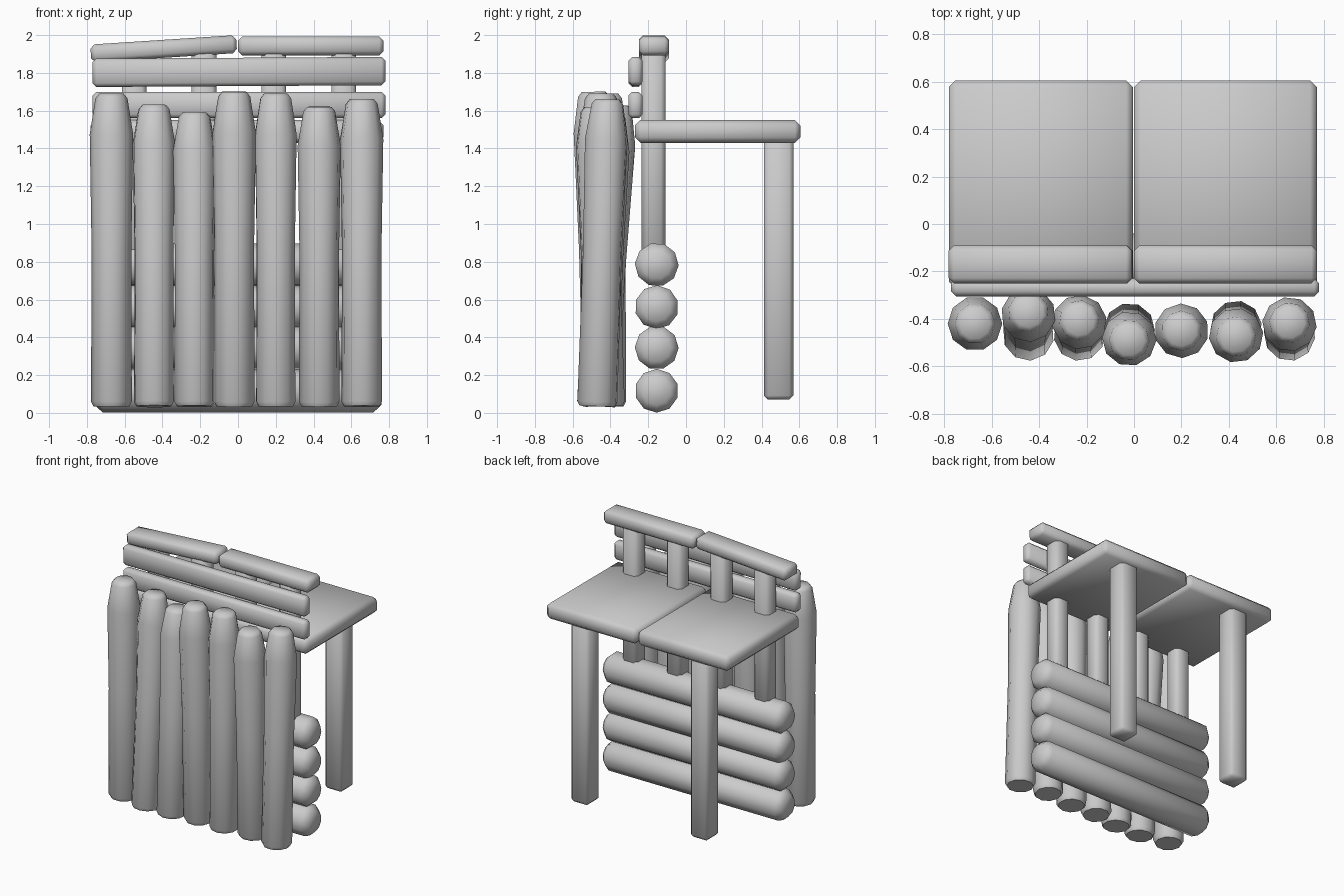
import bpy
import bmesh
from math import radians, atan2, pi
from mathutils import Matrix, Vector

cube = bpy.data.objects.get("Cube")
if cube:
    bpy.data.objects.remove(cube)

GREY = (0.6, 0.6, 0.6, 1)
wood = bpy.data.materials.new("plain grey")
wood.use_nodes = True
wood.diffuse_color = GREY
wood.node_tree.nodes["Principled BSDF"].inputs["Base Color"].default_value = GREY


def finish(bm, name, angle=60):
    bmesh.ops.recalc_face_normals(bm, faces=bm.faces)
    mesh = bpy.data.meshes.new(name)
    bm.to_mesh(mesh)
    bm.free()
    obj = bpy.data.objects.new(name, mesh)
    bpy.context.collection.objects.link(obj)
    mesh.materials.append(wood)
    bpy.ops.object.select_all(action="DESELECT")
    obj.select_set(True)
    bpy.context.view_layer.objects.active = obj
    bpy.ops.object.shade_smooth_by_angle(angle=radians(angle))
    return obj


def board(name, x, y, z, chamfer, tilt=0):
    """Chamfered beam spanning the given ranges, tilted in the front plane."""
    bm = bmesh.new()
    bmesh.ops.create_cube(bm, size=1)
    spans = [r[1] - r[0] for r in (x, y, z)]
    bmesh.ops.scale(bm, vec=spans, verts=bm.verts)
    bmesh.ops.bevel(bm, geom=bm.edges[:], offset=chamfer, segments=1,
                    affect="EDGES", profile=0.5)
    obj = finish(bm, name)
    obj.location = [sum(r) / 2 for r in (x, y, z)]
    obj.rotation_euler.y = -tilt
    return obj


def log(name, rings, sides=10, turn=0):
    """Closed trunk lofted through (centre, radius) rings."""
    bm = bmesh.new()
    axis = (rings[-1][0] - rings[0][0]).normalized()
    rot = Vector((0, 0, 1)).rotation_difference(axis).to_matrix()
    loops = []
    for centre, radius in rings:
        loops.append([bm.verts.new(centre + rot @ (Matrix.Rotation(
            turn + 2 * pi * i / sides, 3, "Z") @ Vector((radius, 0, 0))))
            for i in range(sides)])
    for a, b in zip(loops, loops[1:]):
        for i in range(sides):
            j = (i + 1) % sides
            bm.faces.new((a[i], a[j], b[j], b[i]))
    bm.faces.new(loops[0])
    bm.faces.new(loops[-1])
    return finish(bm, name)


# Palisade: x, foot y, head y, top height
stakes = [(-0.67, -0.42, -0.42, 1.69), (-0.445, -0.47, -0.37, 1.63),
          (-0.23, -0.47, -0.405, 1.59), (-0.02, -0.44, -0.49, 1.70),
          (0.2, -0.45, -0.45, 1.69), (0.43, -0.43, -0.475, 1.62),
          (0.655, -0.47, -0.415, 1.66)]
profile = [(0.0, 0.095), (0.015, 0.108), (0.5, 0.105), (0.87, 0.115),
           (0.985, 0.085), (1.0, 0.065)]
for n, (x, foot, head, top) in enumerate(stakes):
    rings = [(Vector((x, foot + (head - foot) * t, 0.035 + (top - 0.035) * t)), r)
             for t, r in profile]
    log(f"palisade_stake_{n + 1}", rings, turn=0.4 * n)

# Stacked horizontal logs
for n, z in enumerate((0.117, 0.345, 0.56, 0.785)):
    rings = [(Vector((x, -0.155, z)), r) for x, r in
             ((-0.76, 0.075), (-0.715, 0.116), (0.715, 0.116), (0.76, 0.075))]
    log(f"wall_log_{n + 1}", rings, turn=0.3 * n)

# Upright posts between the logs and the railing
for n, x in enumerate((-0.55, -0.18, 0.19, 0.56)):
    board(f"railing_post_{n + 1}", (x - 0.065, x + 0.065), (-0.235, -0.108),
          (0.8, 1.93), 0.025)

# Walkway and its rear legs
for side, x in (("right", (-0.78, -0.005)), ("left", (0.0, 0.77))):
    board(f"walkway_{side}", x, (-0.27, 0.605), (1.43, 1.55), 0.028)
for side, x in (("right", -0.5), ("left", 0.51)):
    board(f"leg_{side}", (x - 0.077, x + 0.077), (0.413, 0.568), (0.07, 1.46), 0.022)

# Front planks and top rail
board("lower_plank", (-0.77, 0.78), (-0.305, -0.23), (1.56, 1.70), 0.02)
board("upper_plank", (-0.77, 0.78), (-0.305, -0.23), (1.73, 1.88), 0.02, 0.006)
board("top_rail_left", (0.0, 0.77), (-0.25, -0.09), (1.893, 1.993), 0.022)
board("top_rail_right", (-0.78, -0.007), (-0.25, -0.09), (1.88, 1.975), 0.022,
      atan2(0.05, 0.77))
